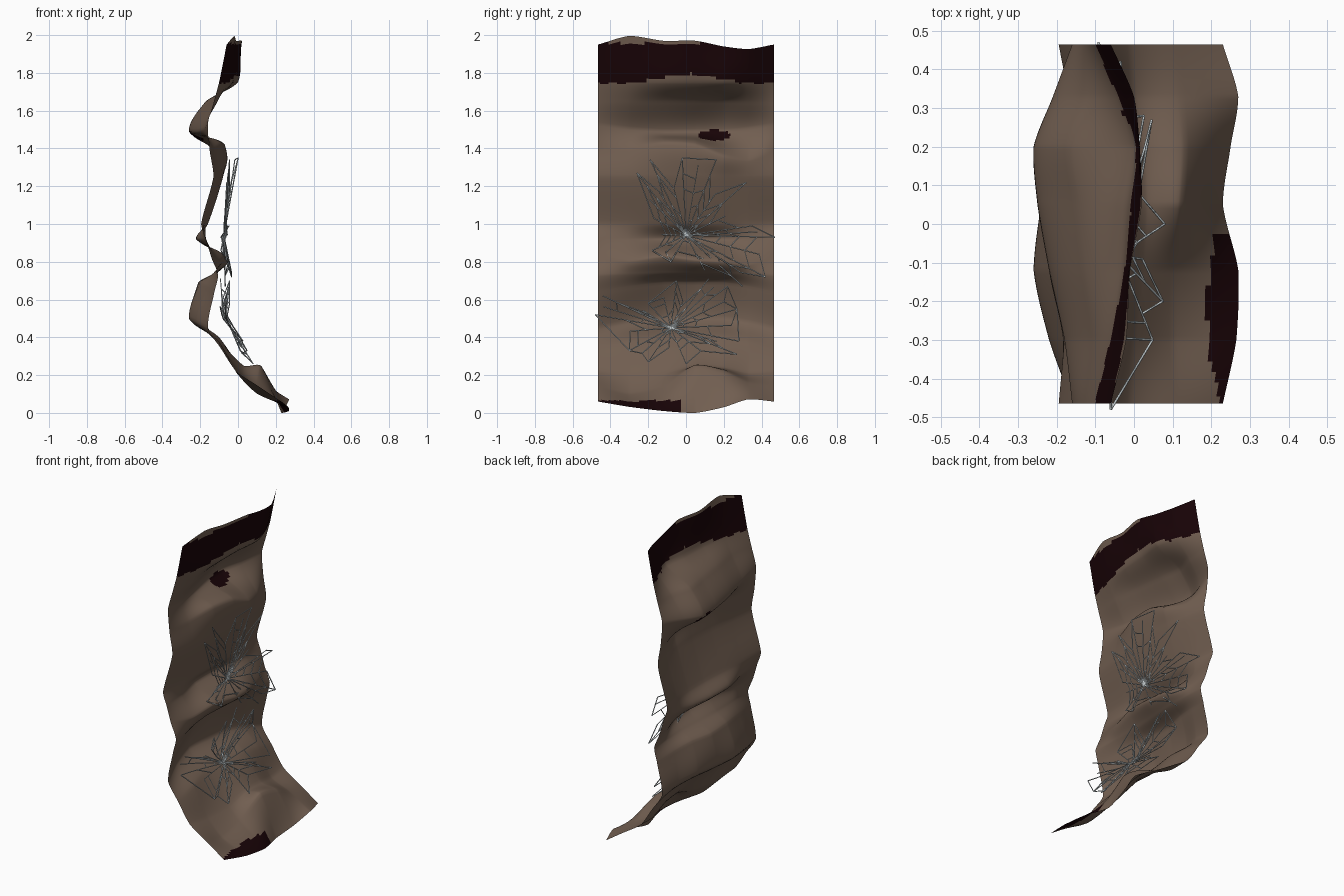
import bpy
import math
import random
from mathutils import Vector

random.seed(4)
cube = bpy.data.objects.get("Cube")
if cube:
    bpy.data.objects.remove(cube, do_unlink=True)


def make_material(name, colour):
    material = bpy.data.materials.new(name)
    material.use_nodes = True
    material.diffuse_color = (*colour, 1)
    shader = material.node_tree.nodes["Principled BSDF"]
    shader.inputs["Base Color"].default_value = (*colour, 1)
    shader.inputs["Roughness"].default_value = 0.9
    return material


rock_brown = make_material("rock brown", (0.165, 0.112, 0.081))
dark_maroon = make_material("dark maroon", (0.009, 0.001, 0.002))
web_grey = make_material("web grey", (0.62, 0.68, 0.7))

# Rock profile, top to bottom: edge height, edge depth, inner depths, inner height
HALF = 0.465
COLUMNS = [-HALF, -.3, -.12, .05, .2, .33, HALF]
ROWS = [
    (1.95, -.06, (-.02, -.01, .02, .015, 0), 1.96),
    (1.75, -.1, (-.06, -.03, -.02, 0, -.04), 1.75),
    (1.64, -.13, (-.11, -.13, -.15, -.17, -.13), 1.65),
    (1.53, -.16, (-.18, -.22, -.25, -.26, -.21), 1.49),
    (1.39, -.15, (-.13, -.09, -.07, -.06, -.1), 1.42),
    (1.25, -.13, (-.11, -.09, -.08, -.08, -.1), 1.25),
    (1.0, -.195, (-.18, -.17, -.16, -.16, -.17), 1.0),
    (.92, -.17, (-.18, -.22, -.22, -.2, -.17), .92),
    (.82, -.14, (-.1, -.07, -.05, -.06, -.1), .81),
    (.73, -.105, (-.12, -.13, -.12, -.11, -.11), .74),
    (.64, -.125, (-.16, -.2, -.21, -.18, -.15), .69),
    (.45, -.16, (-.22, -.26, -.24, -.22, -.18), .5),
    (.34, -.09, (-.1, -.13, -.12, -.1, -.09), .4),
    (.22, -.01, (0, .02, .03, .02, 0), .24),
    (.14, .11, (.1, .1, .12, .13, .12), .21),
    (.06, .23, (.265, .27, .23, .25, .27), .03),
]
# Sideways variation in height for the rims and the crooked ledges
HEIGHT_SHIFT = {
    0: (.04, .01, .01, -.02, -.03),
    4: (-.01, .01, 0, -.06, -.07),
    8: (-.01, .02, 0, -.01, -.03),
    13: (-.03, -.03, .01, 0, -.02),
    14: (-.08, -.07, .04, .01, -.02),
    15: (-.01, -.02, -.03, 0, .03),
}
LEVEL = (0, 0, 0, 0, 0)
BLEND = (.6, 1, 1, 1, .6)


def control_row(index):
    edge_z, edge_x, depths, inner_z = ROWS[index]
    shifts = HEIGHT_SHIFT.get(index, LEVEL)
    points = [Vector((edge_x, -HALF, edge_z))]
    for y, x, blend, shift in zip(COLUMNS[1:-1], depths, BLEND, shifts):
        points.append(Vector((x, y, edge_z + (inner_z - edge_z) * blend + shift)))
    points.append(Vector((edge_x, HALF, edge_z)))
    return points


def smooth_path(points, steps):
    """Sample a gently rounded path that passes through every control point."""
    last = len(points) - 1
    directions = [(points[min(i + 1, last)] - points[max(i - 1, 0)]).normalized()
                  for i in range(last + 1)]
    samples = []
    for i in range(last):
        start, end = points[i], points[i + 1]
        chord = end - start
        bend_a = (directions[i] * chord.length - chord) * 0.6
        bend_b = (directions[i + 1] * chord.length - chord) * 0.6
        for k in range(steps):
            t = k / steps
            samples.append(start + chord * t
                           + bend_a * (t * (1 - t) ** 2)
                           - bend_b * (t * t * (1 - t)))
    samples.append(points[-1])
    return samples


# Rock wall: smooth across each row, then down each column
across = [smooth_path(control_row(i), 18) for i in range(len(ROWS))]
down = [smooth_path(list(column), 12) for column in zip(*across)]
for column in down:
    for p in column:
        p.y = max(-HALF, min(HALF, p.y))
height = len(down[0])
vertices = [point for column in down for point in column]
faces = []
for c in range(len(down) - 1):
    for r in range(height - 1):
        a = c * height + r
        faces.append((a, a + 1, a + height + 1, a + height))


def is_dark(p):
    """Painted top band, small mid patch and lower corner patch."""
    ragged = 1.766 + .022 * math.cos(p.y * 8) + .007 * math.sin(p.y * 61)
    band = ragged < p.z and (p.z < 1.957 or p.y > .1)
    patch = ((p.y - .15) / .085) ** 2 + ((p.z - 1.47) / .028) ** 2 < 1
    corner = p.y < -.03 and p.x > .19 and p.z < .066
    return band or patch or corner


mesh = bpy.data.meshes.new("rock_wall")
mesh.from_pydata(vertices, [], faces)
mesh.materials.append(rock_brown)
mesh.materials.append(dark_maroon)
for face in mesh.polygons:
    face.use_smooth = True
    face.material_index = int(is_dark(face.center))
wall = bpy.data.objects.new("rock_wall", mesh)
bpy.context.collection.objects.link(wall)


# Webs: spokes from a hub, joined by broken rings of thread
def build_web(name, hub, tips, depth_at):
    curve = bpy.data.curves.new(name, "CURVE")
    curve.dimensions = "3D"
    curve.bevel_depth = 0.003
    curve.bevel_resolution = 0
    curve.materials.append(web_grey)

    def thread(points):
        spline = curve.splines.new("POLY")
        spline.points.add(len(points) - 1)
        for slot, point in zip(spline.points, points):
            slot.co = (*point, 1)

    # Each spoke is a list of points from the hub outwards
    spokes = []
    count = len(tips)
    for i, tip in enumerate(tips):
        following = tips[(i + 1) % count]
        middle = [(a + b) / 2 for a, b in zip(tip, following)]
        for end, reach in ((tip, 1), (middle, random.uniform(.55, .95))):
            lean = random.uniform(-.03, .03)
            spoke = []
            for k in range(6):
                t = reach * k / 5
                y, z = (h + (e - h) * t for h, e in zip(hub, end))
                spoke.append(Vector((depth_at(z) + lean * t, y, z)))
            thread(spoke)
            spokes.append(spoke)
    for level in range(1, 6):
        for i, spoke in enumerate(spokes):
            if random.random() < .45:
                thread([spoke[level], spokes[(i + 1) % len(spokes)][level]])
    # Outer threads between neighbouring long spokes
    for i in range(0, len(spokes), 2):
        if random.random() < .5:
            thread([spokes[i][-1], spokes[(i + 2) % len(spokes)][-1]])
    web = bpy.data.objects.new(name, curve)
    bpy.context.collection.objects.link(web)


build_web("upper_web", (0, .94),
          [(-.26, 1.27), (-.19, 1.34), (-.02, 1.35), (.16, 1.34), (.32, 1.22),
           (.35, .99), (.47, .93), (.42, .72), (.3, .67), (-.08, .8),
           (-.18, .86), (-.17, 1.03)],
          lambda z: -.075 + .14 * max(0, z - .94) + .12 * max(0, .94 - z))
build_web("lower_web", (-.08, .45),
          [(-.48, .52), (-.44, .62), (-.2, .58), (-.05, .7), (.12, .71),
           (.22, .67), (.27, .55), (.28, .38), (.27, .31), (0, .26),
           (-.2, .27), (-.3, .33)],
          lambda z: -.07 + .6 * max(0, .5 - z))
